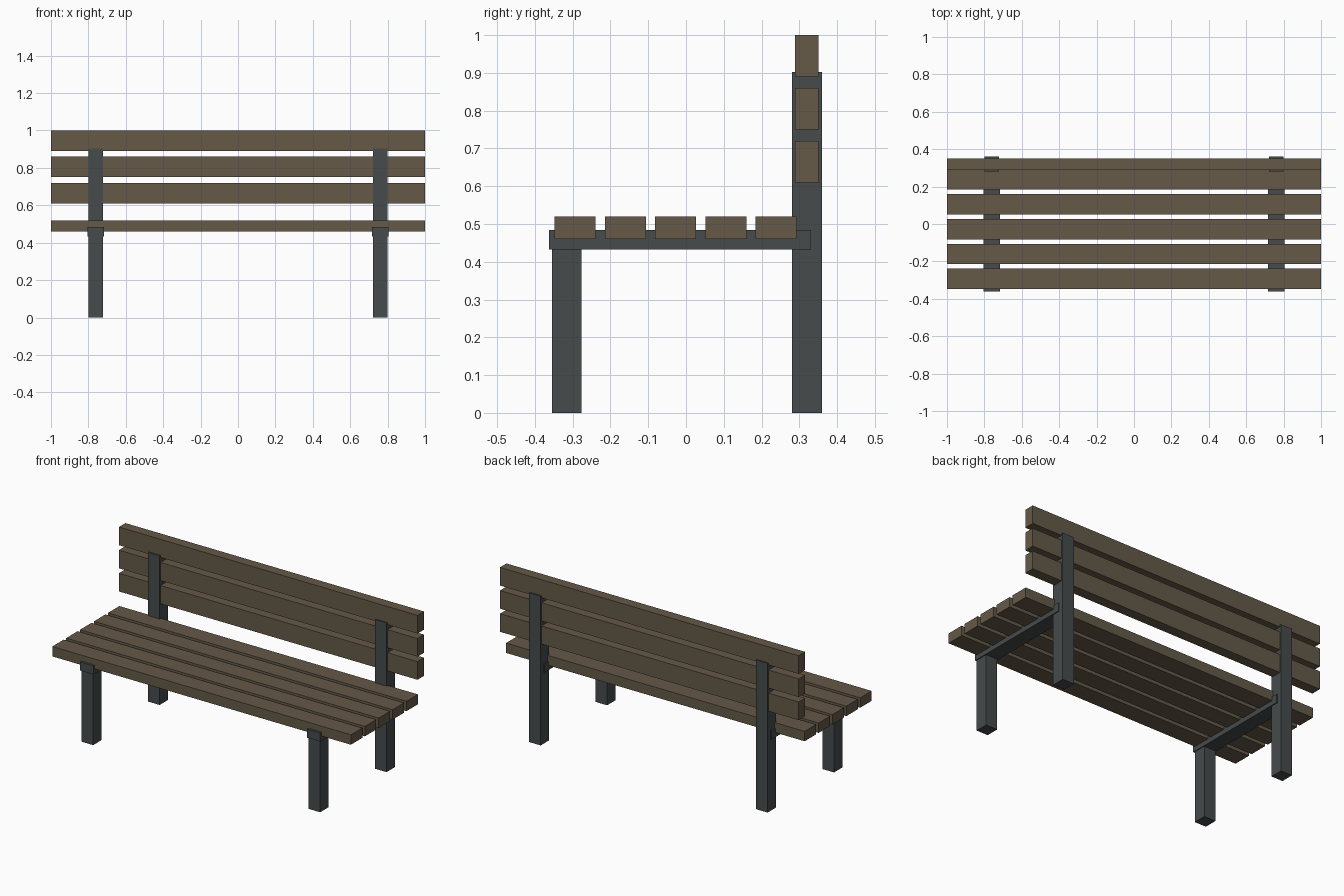
import bpy

if "Cube" in bpy.data.objects:
    bpy.data.objects.remove(bpy.data.objects["Cube"])


def material(name, rgb):
    m = bpy.data.materials.new(name)
    m.diffuse_color = (*rgb, 1.0)
    m.use_nodes = True
    m.node_tree.nodes["Principled BSDF"].inputs["Base Color"].default_value = m.diffuse_color
    return m


wood = material("brown wood", (0.128, 0.100, 0.065))
metal = material("dark grey metal", (0.061, 0.070, 0.072))


def box(name, x, y, z, mat):
    """Box from (min, max) ranges on each axis."""
    bpy.ops.mesh.primitive_cube_add(
        size=1, location=[(a + b) / 2 for a, b in (x, y, z)])
    ob = bpy.context.object
    ob.name = name
    ob.scale = [b - a for a, b in (x, y, z)]
    bpy.ops.object.transform_apply(location=False, rotation=False, scale=True)
    ob.data.materials.append(mat)
    return ob


# Seat slats, front to back
for i in range(5):
    y = -0.2935 + i * 0.133
    box("seat_slat", (-1, 1), (y - 0.0545, y + 0.0545), (0.46, 0.52), wood)

# Backrest slats, let into the rear posts
for i in range(3):
    z = 0.665 + i * 0.14
    box("back_slat", (-1, 1), (0.289, 0.351), (z - 0.055, z + 0.055), wood)

# Legs, rear posts and seat rails on both sides
for side in (-1, 1):
    cx = side * 0.76
    leg_x = (cx - 0.0385, cx + 0.0385)
    box("front_leg", leg_x, (-0.355, -0.276), (0, 0.45), metal)
    box("rear_post", leg_x, (0.281, 0.36), (0, 0.903), metal)
    box("seat_rail", (cx - 0.044, cx + 0.044), (-0.362, 0.331), (0.432, 0.484), metal)
